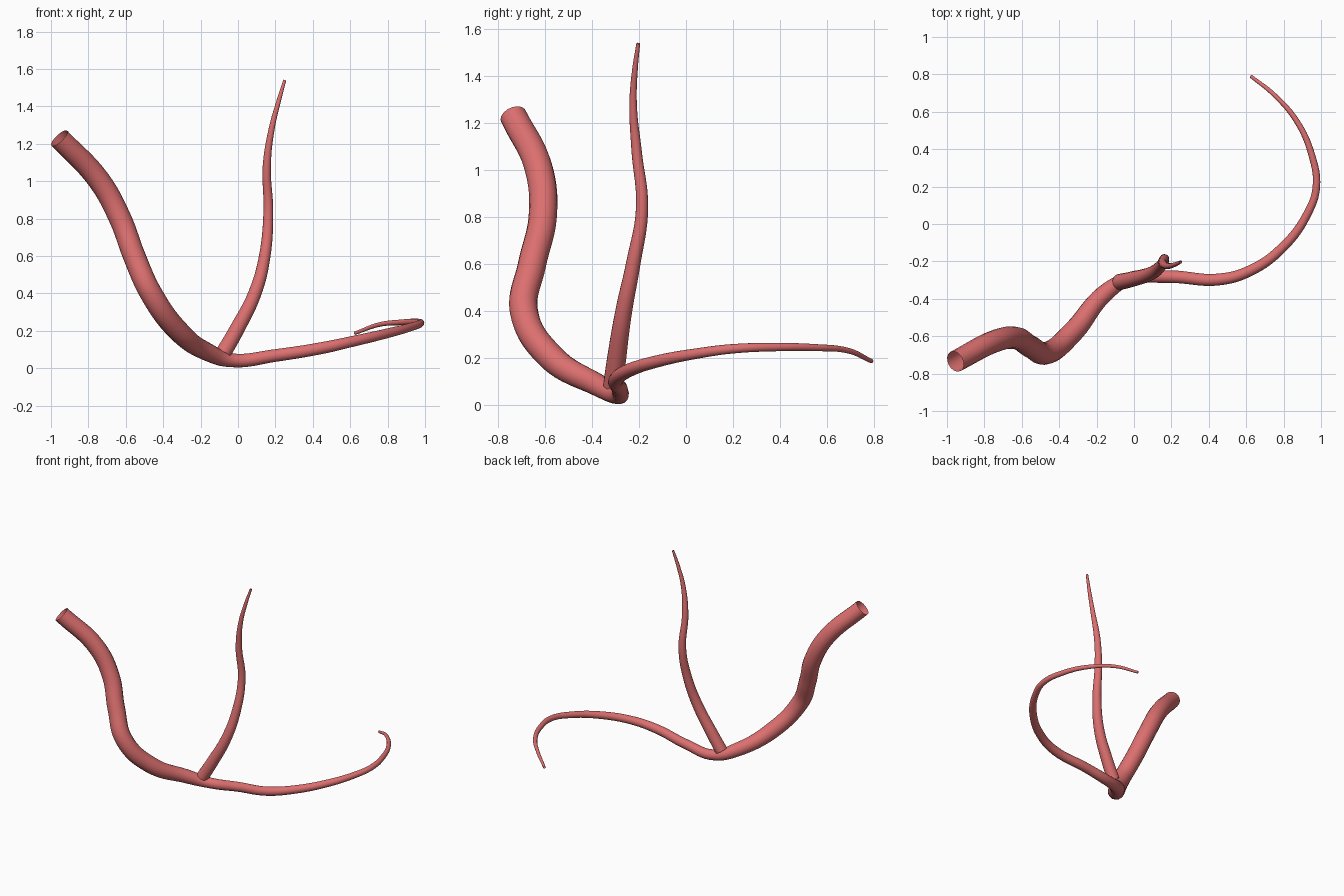
import bpy

mat = bpy.data.materials.new("vessel_red")
mat.diffuse_color = (0.72, 0.16, 0.16, 1)


def tube(name, pts):
    """Open-ended tapered tube through (x, y, z, radius) points."""
    cu = bpy.data.curves.new(name, 'CURVE')
    cu.dimensions = '3D'
    cu.bevel_depth = 1.0
    cu.bevel_resolution = 6
    cu.resolution_u = 8
    cu.use_fill_caps = False
    sp = cu.splines.new('BEZIER')
    sp.bezier_points.add(len(pts) - 1)
    for bp, (x, y, z, r) in zip(sp.bezier_points, pts):
        bp.co = (x, y, z)
        bp.radius = r
        bp.handle_left_type = bp.handle_right_type = 'AUTO'
    cu.materials.append(mat)
    ob = bpy.data.objects.new(name, cu)
    bpy.context.collection.objects.link(ob)
    bpy.ops.object.select_all(action='DESELECT')
    ob.select_set(True)
    bpy.context.view_layer.objects.active = ob
    bpy.ops.object.convert(target='MESH')
    bpy.ops.object.shade_smooth()
    return bpy.context.object


# Thick trunk running down to the fork and on into the long curling branch
tube("trunk_and_long_branch", [
    (-0.955, -0.735, 1.23, .058), (-0.74, -0.625, 1.0, .06),
    (-0.63, -0.61, 0.80, .06), (-0.555, -0.655, 0.60, .06),
    (-0.465, -0.69, 0.40, .06), (-0.32, -0.57, 0.20, .058),
    (-0.16, -0.375, 0.085, .048), (-0.03, -0.295, 0.042, .037),
    (0.2, -0.282, 0.068, .034), (0.45, -0.297, 0.108, .032),
    (0.62, -0.25, 0.145, .029), (0.80, -0.12, 0.187, .026),
    (0.93, 0.06, 0.222, .022), (0.975, 0.2, 0.24, .020),
    (0.95, 0.37, 0.247, .018), (0.87, 0.55, 0.245, .015),
    (0.75, 0.69, 0.232, .012), (0.625, 0.79, 0.187, .009)])

# Upright side branch, starting inside the fork
tube("upright_branch", [
    (-0.077, -0.31, 0.083, .043), (-0.01, -0.295, 0.20, .041),
    (0.09, -0.265, 0.40, .036), (0.143, -0.225, 0.60, .031),
    (0.162, -0.187, 0.84, .026), (0.154, -0.21, 1.08, .022),
    (0.18, -0.225, 1.28, .016), (0.218, -0.217, 1.43, .012),
    (0.25, -0.203, 1.54, .008)])
